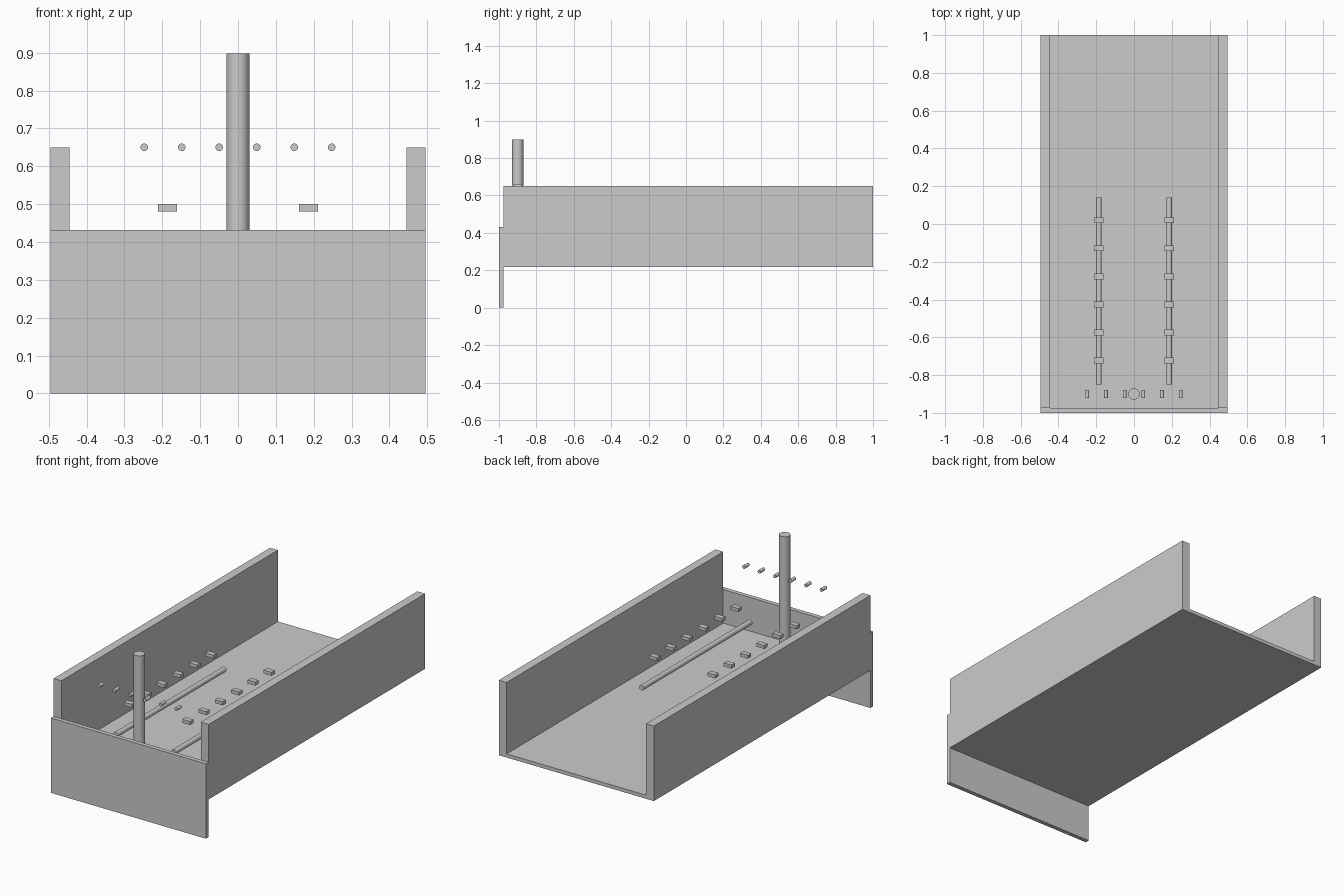
import bpy
import math

if "Cube" in bpy.data.objects:
    bpy.data.objects.remove(bpy.data.objects["Cube"])


def box(name, x0, x1, y0, y1, z0, z1):
    bpy.ops.mesh.primitive_cube_add(size=1, location=((x0 + x1) / 2, (y0 + y1) / 2, (z0 + z1) / 2))
    ob = bpy.context.object
    ob.name = name
    ob.scale = (x1 - x0, y1 - y0, z1 - z0)
    bpy.ops.object.transform_apply(location=False, rotation=False, scale=True)
    return ob


def cylinder(name, loc, radius, length, along_y=False):
    rot = (math.pi / 2, 0, 0) if along_y else (0, 0, 0)
    bpy.ops.mesh.primitive_cylinder_add(vertices=32, radius=radius, depth=length,
                                        location=loc, rotation=rot)
    ob = bpy.context.object
    ob.name = name
    bpy.ops.object.shade_smooth_by_angle()
    return ob


HALF_W, WALL = 0.495, 0.05
FRONT, BACK, PANEL = -1.0, 1.0, 0.025
BOTTOM, FLOOR_TOP, WALL_TOP = 0.217, 0.238, 0.65
inner = HALF_W - WALL

# Tray floor and tall front panel
box("floor", -inner, inner, FRONT + PANEL, BACK, BOTTOM, FLOOR_TOP)
box("front_panel", -HALF_W, HALF_W, FRONT, FRONT + PANEL, 0, 0.432)

# Mirrored parts: side walls, long rods, rows of floating blocks, pegs
for side, s in (("left", -1), ("right", 1)):
    x0, x1 = sorted((s * inner, s * HALF_W))
    box(f"{side}_wall", x0, x1, FRONT + PANEL, BACK, BOTTOM, WALL_TOP)

    x = s * 0.186
    cylinder(f"{side}_rod", (x, -0.355, 0.36), 0.015, 0.99, along_y=True)
    for i in range(6):
        y = -0.723 + i * 0.1485
        box(f"{side}_block_{i + 1}", x - 0.025, x + 0.025, y - 0.015, y + 0.015, 0.48, 0.5)
    for i in range(3):
        cylinder(f"{side}_peg_{i + 1}", (s * (0.0495 + 0.099 * i), -0.9, 0.65),
                 0.0099, 0.04, along_y=True)

# Upright post just behind the front panel
cylinder("post", (0, -0.9, (FLOOR_TOP + 0.898) / 2), 0.03, 0.898 - FLOOR_TOP)
